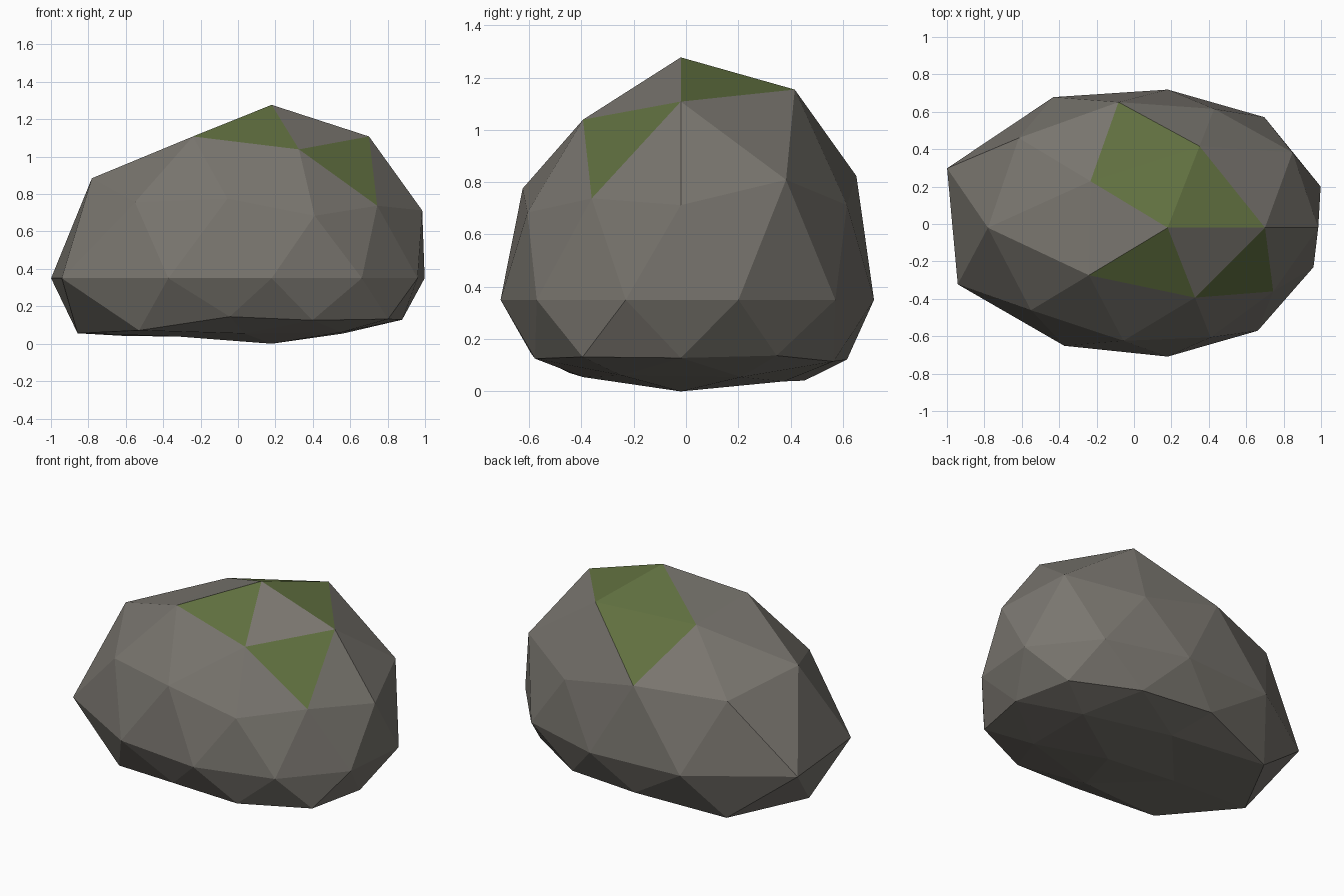
import bpy, bmesh, math

cube = bpy.data.objects.get("Cube")
if cube:
    bpy.data.objects.remove(cube, do_unlink=True)


def make_material(name, color):
    mat = bpy.data.materials.new(name)
    mat.use_nodes = True
    mat.diffuse_color = (*color, 1)
    bsdf = mat.node_tree.nodes["Principled BSDF"]
    bsdf.inputs["Base Color"].default_value = (*color, 1)
    bsdf.inputs["Roughness"].default_value = 0.9
    return mat


def turn(point):
    """Angle around the vertical axis, counted from +x."""
    return (math.atan2(point.y, point.x) + 0.01) % math.tau


# Bulge of each sphere ring, counter-clockwise from +x, keyed by ring height
bulge = {
    1.0: [1.03],
    0.9: [0.99, 1.05, 0.97, 0.99, 0.9],
    0.5: [0.97, 1.0, 1.13, 0.9, 0.82],
    0.4: [0.9, 0.9, 1.1, 1.01, 0.83],
    0.0: [0.86, 0.88, 0.89, 1.04, 1.24, 1.18, 0.94, 0.83, 0.82, 0.82],
    -0.4: [0.84, 0.9, 1.16, 0.81, 0.86],
    -0.5: [0.82, 0.87, 1.14, 1.03, 0.83],
    -0.9: [0.9, 0.95, 0.95, 0.9, 0.88],
    -1.0: [1.0],
}

# Boulder body: a faceted sphere
bm = bmesh.new()
bmesh.ops.create_icosphere(bm, subdivisions=2, radius=1)

# Moss patches on some of the upper facets
cap_moss, band_moss = {0, 1, 3}, {1, 4}
for face in bm.faces:
    face.smooth = False
    center = face.calc_center_median()
    sector = int(turn(center) / math.tau * 5)
    if center.z > 0.82:
        face.material_index = int(sector in cap_moss)
    elif center.z > 0.68:
        face.material_index = int(sector in band_moss)

# Bulge each ring, squash the sides and flatten the underside
for height, factors in bulge.items():
    ring = [v for v in bm.verts if abs(v.co.z - height) < 0.051]
    ring.sort(key=lambda v: turn(v.co))
    for vert, f in zip(ring, factors):
        n = vert.co.copy()
        if n.z > 0:
            rise = 0.9 * n.z
        else:
            rise = -0.35 * abs(n.z) ** 0.4 if n.z < -0.01 else 0
        vert.co = (0.18 + f * n.x, -0.02 + 0.83 * f * n.y, 0.35 + f * rise)

bmesh.ops.recalc_face_normals(bm, faces=bm.faces)
mesh = bpy.data.meshes.new("boulder")
bm.to_mesh(mesh)
bm.free()
mesh.materials.append(make_material("stone grey", (0.19, 0.178, 0.157)))
mesh.materials.append(make_material("moss green", (0.117, 0.16, 0.05)))
boulder = bpy.data.objects.new("boulder", mesh)
bpy.context.collection.objects.link(boulder)
